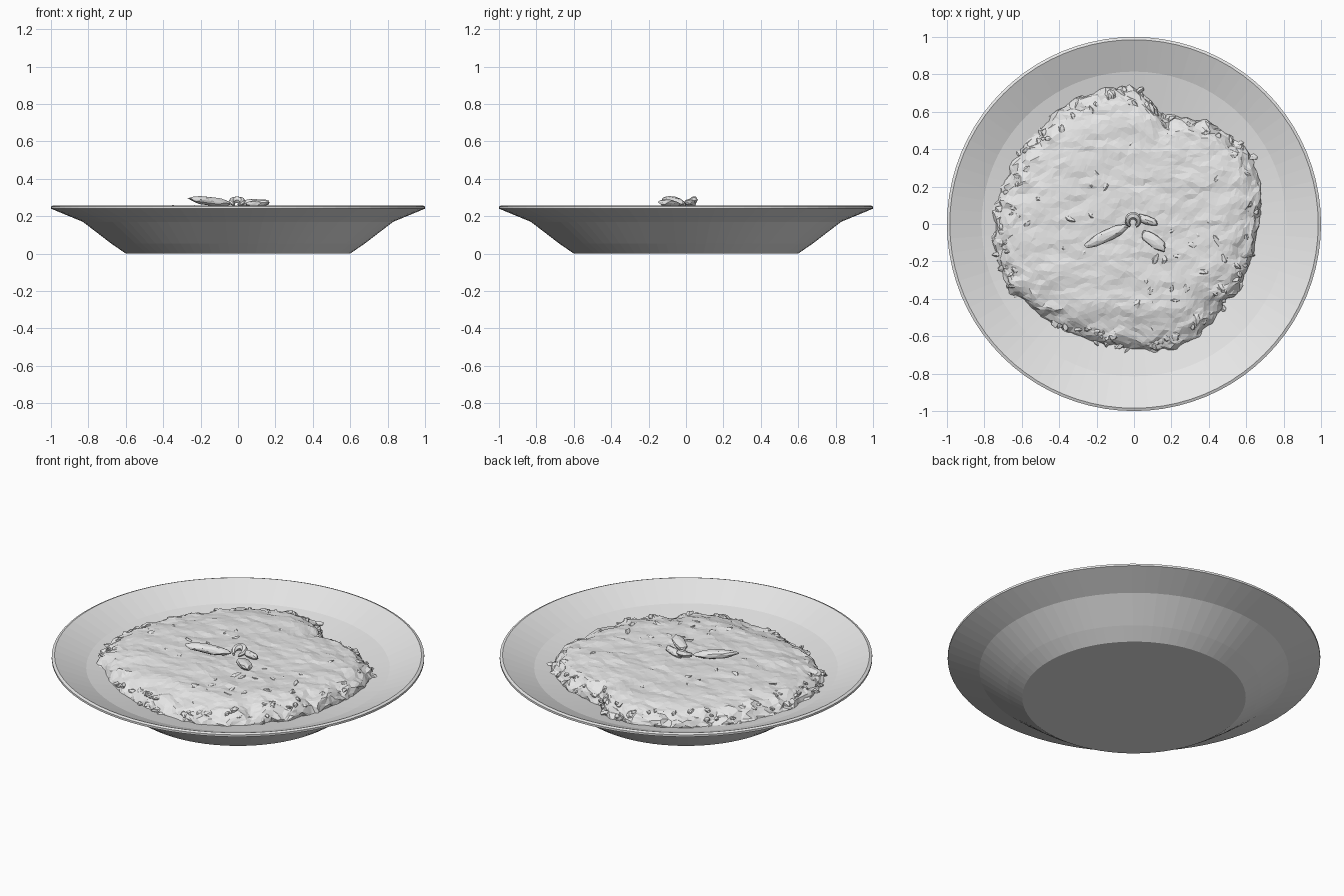
import bpy, bmesh, math, random
from mathutils import Vector, Matrix, noise, geometry

random.seed(7)
cube = bpy.data.objects.get("Cube")
if cube:
    bpy.data.objects.remove(cube, do_unlink=True)

grey = bpy.data.materials.new("pale_grey")
grey.use_nodes = True
grey.diffuse_color = (0.8, 0.8, 0.8, 1)
grey.node_tree.nodes["Principled BSDF"].inputs["Base Color"].default_value = (0.8, 0.8, 0.8, 1)


def finish(name, bm):
    """Turn a bmesh into a flat-shaded grey object."""
    bmesh.ops.recalc_face_normals(bm, faces=bm.faces)
    mesh = bpy.data.meshes.new(name)
    bm.to_mesh(mesh)
    bm.free()
    mesh.materials.append(grey)
    obj = bpy.data.objects.new(name, mesh)
    bpy.context.collection.objects.link(obj)
    return obj


def lerp_table(table, u):
    """Piecewise linear lookup in rows of (u, a, b)."""
    for lo, hi in zip(table, table[1:]):
        if u <= hi[0]:
            f = (u - lo[0]) / (hi[0] - lo[0])
            return [p + (q - p) * f for p, q in zip(lo[1:], hi[1:])]
    return table[-1][1:]


# Plate: lathed profile, underside first, then the lip and the inside
profile = [(0, 0), (.6, 0), (.68, .055), (.83, .17), (1, .24), (1, .252),
           (.985, .258), (.815, .185), (.6, .14), (0, .13)]
bm = bmesh.new()
verts = [bm.verts.new((r, 0, z)) for r, z in profile]
edges = [bm.edges.new(pair) for pair in zip(verts, verts[1:])]
bmesh.ops.spin(bm, geom=verts + edges, cent=(0, 0, 0), axis=(0, 0, 1),
               angle=math.tau, steps=80, use_merge=False)
bmesh.ops.remove_doubles(bm, verts=bm.verts, dist=0.0005)
finish("plate", bm)

# Food: ragged outline every 15 degrees, and a domed section with steep sides
outline = [.67, .71, .73, .70, .65, .61, .73, .745, .74, .71, .72, .74,
           .76, .765, .75, .70, .68, .67, .68, .72, .71, .64, .67, .66]
section = [(0, 0, .25), (.6, .72, .245), (.76, .88, .228), (.87, .96, .2),
           (.95, 1, .16), (1, .97, .12)]


def outline_radius(angle):
    a = (angle / math.tau % 1) * len(outline)
    i = int(a) % len(outline)
    f = a - int(a)
    return outline[i] * (1 - f) + outline[(i + 1) % len(outline)] * f


def surface(u, angle):
    """Point on the food for a fraction u from middle to edge."""
    r, z = lerp_table(section, u)
    r *= outline_radius(angle)
    p = Vector((r * math.cos(angle), r * math.sin(angle), z))
    # the front sinks gently, the two notches cut inwards
    p.z -= .09 * max(0, -p.y - .38)
    for notch in (math.radians(72), math.radians(312)):
        gap = abs((angle - notch + math.pi) % math.tau - math.pi)
        p.z -= .04 * max(0, 1 - gap / .12) * max(0, u - .6) / .4
    # streaky ripples on top, broken lumps near the edge
    rough = max(0, u - .62) / .38
    q = Vector((p.x * 5, p.y * 10, 0))
    p.z += .010 * noise.noise(q) + .006 * noise.noise(q * 3)
    p += noise.noise_vector(p * 14) * .035 * rough
    p += noise.noise_vector(p * 35) * .014 * rough
    return p


count = 2600
golden = math.pi * (3 - math.sqrt(5))
polar = []
for i in range(count):
    u = math.sqrt((i + .5) / count)
    polar.append((min(1, u + random.uniform(-.006, .006)),
                  i * golden + random.uniform(-.012, .012) / max(u, .1)))
flat = [Vector((u * math.cos(a), u * math.sin(a))) for u, a in polar]
points, _, triangles, origin, *_ = geometry.delaunay_2d_cdt(flat, [], [], 0, 1e-6)
bm = bmesh.new()
verts = [bm.verts.new(surface(min(p.length, 1), math.atan2(p.y, p.x))) for p in points]
for tri in triangles:
    bm.faces.new([verts[i] for i in tri])
finish("food", bm)


def add_chunk(bm, place, size, detail=1, jitter=.2, turn=None):
    """Rough faceted lump, scaled by size and turned."""
    turn = turn or Matrix.Rotation(random.uniform(0, math.tau), 4, 'Z')
    made = bmesh.ops.create_icosphere(bm, subdivisions=detail, radius=1)["verts"]
    for v in made:
        v.co *= 1 + random.uniform(-jitter, jitter)
        v.co = Vector(place) + turn @ Vector(c * s for c, s in zip(v.co, size))


# Crumbs: small sharp flakes, mostly around the broken edge
bm = bmesh.new()
for i in range(150):
    u = random.uniform(.74, .95) if i < 120 else random.uniform(.25, .74)
    a = random.uniform(0, math.tau)
    s = random.uniform(.012, .026)
    place = surface(u, a) - Vector((0, 0, s * .3))
    tilt = Matrix.Rotation(random.uniform(-.6, .6), 4, 'X')
    add_chunk(bm, place, (s * 1.4, s * .8, s * .6), jitter=.35,
              turn=Matrix.Rotation(a + random.uniform(-1, 1), 4, 'Z') @ tilt)
finish("crumbs", bm)


def garnish_leaf(name, start, end, width, height):
    """Long faceted leaf stretched between two points."""
    start, end = Vector(start), Vector(end)
    along = end - start
    turn = along.to_track_quat('X', 'Z').to_matrix().to_4x4()
    bm = bmesh.new()
    add_chunk(bm, (start + end) / 2, (along.length / 2, width, height),
              detail=2, jitter=.1, turn=turn)
    finish(name, bm)


# Garnish: three leaves around a small curl
garnish_leaf("garnish_leaf_right", (-.04, -.01, .265), (-.26, -.12, .295), .034, .024)
garnish_leaf("garnish_leaf_left", (.04, -.04, .26), (.17, -.14, .275), .034, .022)
garnish_leaf("garnish_leaf_back", (.0, .045, .265), (.13, .0, .275), .024, .02)

bm = bmesh.new()
rings, sides = 12, 6
loops = []
for i in range(rings):
    t = i / (rings - 1)
    a = math.radians(-60 + 300 * t)
    out = Vector((math.cos(a), math.sin(a), 0))
    centre = Vector((-.005, .015, .262 + .025 * math.sin(math.pi * t))) + out * .03
    thick = .008 + .012 * math.sin(math.pi * t)
    loops.append([bm.verts.new(centre + thick * (out * math.cos(b) + Vector((0, 0, math.sin(b)))))
                  for b in (math.tau * k / sides for k in range(sides))])
for one, two in zip(loops, loops[1:]):
    for k in range(sides):
        n = (k + 1) % sides
        bm.faces.new((one[k], one[n], two[n], two[k]))
for cap in (loops[0], loops[-1]):
    bm.faces.new(cap)
finish("garnish_curl", bm)
